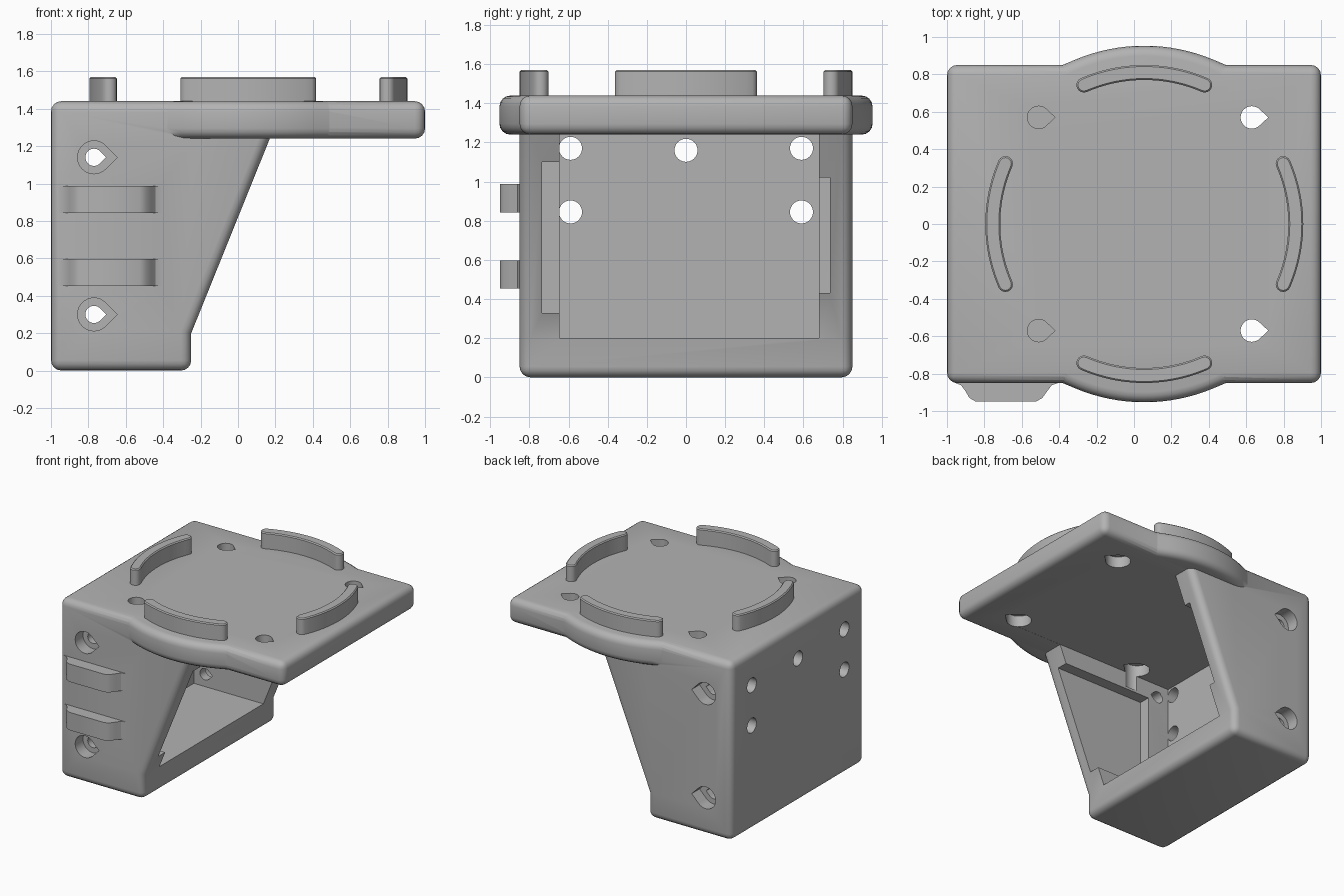
import bpy, bmesh, math
from mathutils import Matrix

if "Cube" in bpy.data.objects:
    bpy.data.objects.remove(bpy.data.objects["Cube"])

mat = bpy.data.materials.new("grey plastic")
mat.diffuse_color = (0.45, 0.45, 0.45, 1)
mat.use_nodes = True
mat.node_tree.nodes["Principled BSDF"].inputs["Base Color"].default_value = mat.diffuse_color
CX = 0.055  # centre of the ring on the plate


def prism(name, pts, a, b, axis="Z", bevel=0.0, pick=lambda e: True, seg=4):
    """Extrude a 2D outline from a to b along an axis, then round the picked edges."""
    place = {"Z": lambda u, v, w: (u, v, w), "Y": lambda u, v, w: (u, w, v),
             "X": lambda u, v, w: (w, u, v)}[axis]
    bm = bmesh.new()
    lo = [bm.verts.new(place(u, v, a)) for u, v in pts]
    hi = [bm.verts.new(place(u, v, b)) for u, v in pts]
    n = len(pts)
    bm.faces.new(lo)
    bm.faces.new(hi)
    for i in range(n):
        j = (i + 1) % n
        bm.faces.new((lo[i], lo[j], hi[j], hi[i]))
    bmesh.ops.recalc_face_normals(bm, faces=bm.faces)
    if bevel:
        bmesh.ops.bevel(bm, geom=[e for e in bm.edges if pick(e)], offset=bevel,
                        segments=seg, profile=0.5, affect="EDGES", clamp_overlap=True)
    me = bpy.data.meshes.new(name)
    bm.to_mesh(me)
    bm.free()
    me.materials.append(mat)
    ob = bpy.data.objects.new(name, me)
    bpy.context.collection.objects.link(ob)
    return ob


def combine(target, tool, op):
    m = target.modifiers.new("combine", "BOOLEAN")
    m.operation, m.object, m.solver = op, tool, "EXACT"
    bpy.context.view_layer.objects.active = target
    bpy.ops.object.modifier_apply(modifier=m.name)
    bpy.data.objects.remove(tool)


def rect(u0, u1, v0, v1):
    return [(u0, v0), (u1, v0), (u1, v1), (u0, v1)]


def arc(cx, cy, r, a0, a1, n):
    return [(cx + r * math.cos(math.radians(a0 + (a1 - a0) * i / n)),
             cy + r * math.sin(math.radians(a0 + (a1 - a0) * i / n))) for i in range(n + 1)]


def teardrop(cx, cy, r, tip):
    return arc(cx, cy, r, 45, 315, 24) + [(cx + tip, cy)]


def rim(e):
    """Edges lying in the flat top or bottom of a prism."""
    return abs(e.verts[0].co.z - e.verts[1].co.z) < 1e-5


# Bracket body: sloped side profile with the overhanging plate
def outer(e):
    a, b = e.verts[0].co, e.verts[1].co
    along_y = abs(a.y - b.y) > 0.1
    inner_corner = along_y and (abs(a.x - 0.17) < 0.01 or abs(a.z - 0.2) < 0.01)
    return not inner_corner


profile = [(-1, 0), (-0.25, 0), (-0.25, 0.2), (0.17, 1.24), (1, 1.24), (1, 1.44), (-1, 1.44)]
body = prism("bracket", profile, -0.85, 0.85, "Y", 0.055, outer)

# Curved bulges on the front and back of the plate
for s in (-1, 1):
    top = [(0.5, 0.825), (0.43, 0.853)] + [(x, y) for x, y in arc(0, 0, 0.953, 67.5, 112.5, 16)] \
        + [(-0.43, 0.853), (-0.5, 0.825), (-0.5, 0.6), (0.5, 0.6)]
    bulge = prism("bulge", [(CX + x, s * y) for x, y in top], 1.2405, 1.4395, "Z", 0.055, rim)
    combine(body, bulge, "UNION")

# Strap pads on the front wall
for z in (0.525, 0.915):
    pad = [(-0.96, -0.8), (-0.96, -0.848), (-0.925, -0.862), (-0.9, -0.895), (-0.88, -0.93),
           (-0.845, -0.95), (-0.525, -0.95), (-0.49, -0.93), (-0.465, -0.895), (-0.44, -0.862),
           (-0.4, -0.848), (-0.4, -0.8)]
    combine(body, prism("pad", pad, z - 0.072, z + 0.072), "UNION")

# Hollow interior and the two shallow wall pockets
for y0, y1, z0, z1, x0 in ((-0.645, 0.68, 0.2, 1.241, -0.87),
                           (-0.735, -0.6, 0.33, 1.1, -0.68),
                           (0.6, 0.735, 0.43, 1.02, -0.68)):
    combine(body, prism("cutter", rect(y0, y1, z0, z1), x0, 0.6, "X"), "DIFFERENCE")

# Teardrop screw holes with wide outer recesses in both side walls
for z in (0.3, 1.14):
    for s in (-1, 1):
        for r, depth in ((0.088, 0.1), (0.046, 0.3)):
            ya, yb = sorted((s * 0.95, s * (0.85 - depth)))
            combine(body, prism("cutter", teardrop(-0.77, z, r, r * 1.41), ya, yb, "Y"), "DIFFERENCE")

# Teardrop holes in the plate, counterbored from below
for x, zlow in ((-0.51, 1.12), (0.63, 1.1)):
    for y in (-0.57, 0.57):
        combine(body, prism("cutter", teardrop(x, y, 0.06, 0.088), 1.2, 1.5), "DIFFERENCE")
        combine(body, prism("cutter", teardrop(x, y, 0.092, 0.13), zlow, 1.33), "DIFFERENCE")

# Round holes in the rear wall
for y, z in ((-0.59, 1.17), (0, 1.16), (0.59, 1.17), (-0.59, 0.845), (0.59, 0.845)):
    combine(body, prism("cutter", arc(y, z, 0.059, 0, 345, 23), -1.1, -0.8, "X"), "DIFFERENCE")

# Four curved locating ridges around the ring
H = 23.5
for k in range(4):
    c, s = math.cos(math.radians(H)) * 0.81, math.sin(math.radians(H)) * 0.81
    pts = arc(0, 0, 0.85, -H, H, 20) + arc(c, s, 0.04, H, H + 180, 8)[1:-1] \
        + arc(0, 0, 0.77, H, -H, 20) + arc(c, -s, 0.04, 180 - H, 360 - H, 8)[1:-1]
    ridge = prism("locating_ridge", pts, 1.42, 1.57, "Z", 0.008,
                  lambda e: rim(e) and e.verts[0].co.z > 1.5, 1)
    ridge.data.transform(Matrix.Translation((CX, 0, 0)) @ Matrix.Rotation(k * math.pi / 2, 4, "Z"))

# Smooth curved areas, keep corners crisp
bpy.ops.object.select_all(action="DESELECT")
for ob in bpy.context.collection.objects:
    ob.select_set(True)
bpy.context.view_layer.objects.active = body
bpy.ops.object.shade_smooth_by_angle(angle=math.radians(32))
